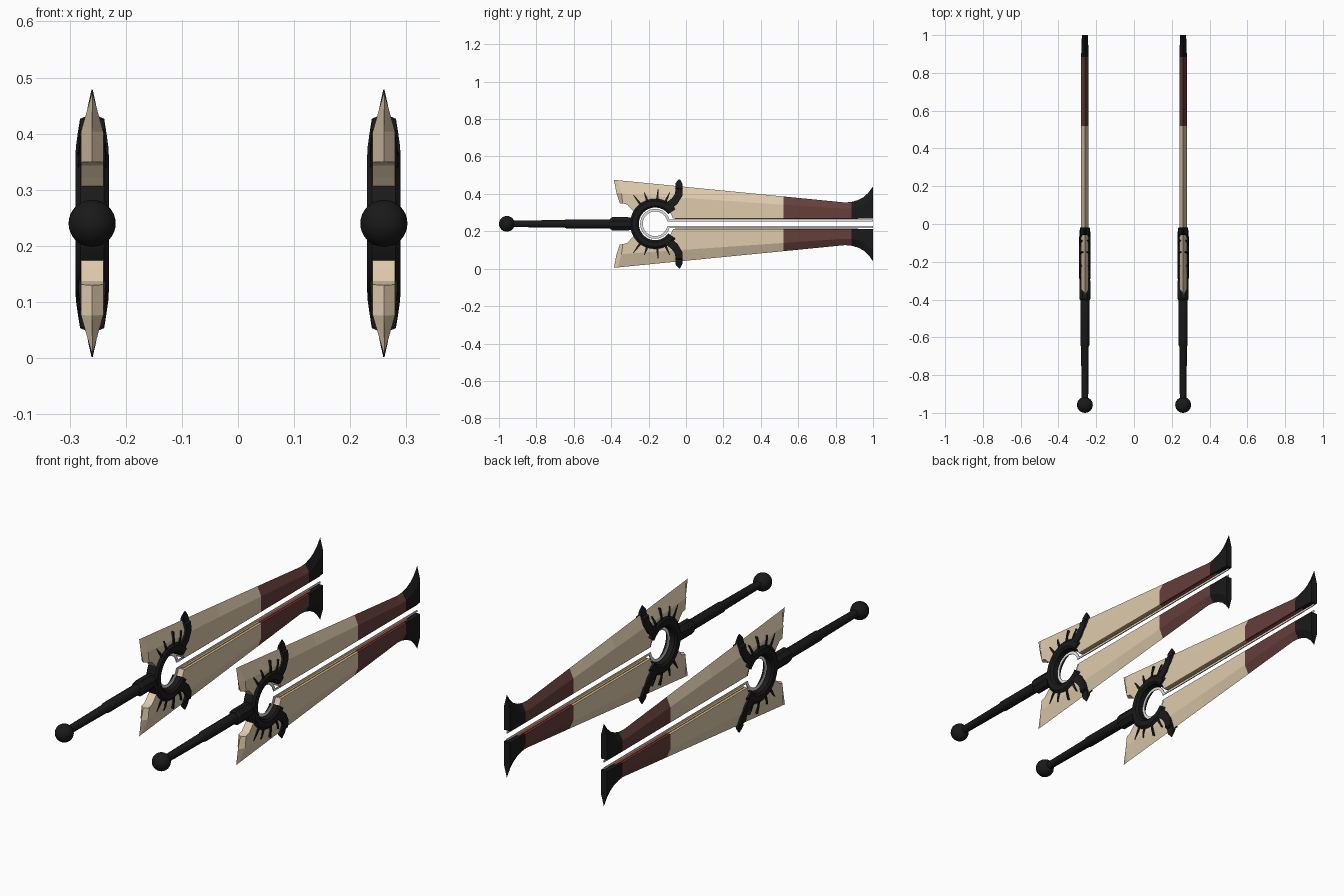
import bpy, bmesh, math

if "Cube" in bpy.data.objects:
    bpy.data.objects.remove(bpy.data.objects["Cube"])

RING_Y, MID_Z = -0.165, 0.24


def mat(name, rgb):
    m = bpy.data.materials.new(name)
    m.diffuse_color = (*rgb, 1)
    m.use_nodes = True
    m.node_tree.nodes["Principled BSDF"].inputs["Base Color"].default_value = m.diffuse_color
    return m


BONE = mat("bone", (0.74, 0.60, 0.42))
MAROON = mat("maroon", (0.130, 0.049, 0.044))
BLACK = mat("black", (0.010, 0.010, 0.010))
GOLD = mat("gold", (0.75, 0.42, 0.10))
RED = mat("ember_red", (0.55, 0.08, 0.03))
WHITE = mat("pale_lining", (0.95, 0.94, 0.92))


def loft(bm, sections):
    """Skin a row of equal-length vertex loops, capping the ends."""
    rows = [[bm.verts.new(p) for p in s] for s in sections]
    n = len(rows[0])
    for a, b in zip(rows, rows[1:]):
        for k in range(n):
            bm.faces.new((a[k], a[(k + 1) % n], b[(k + 1) % n], b[k]))
    bm.faces.new(rows[0])
    bm.faces.new(rows[-1])


def finish(bm, name, mats, rule=None, smooth=None):
    """Make one object per sword from the mesh, which is built on x = 0."""
    bmesh.ops.remove_doubles(bm, verts=bm.verts, dist=1e-5)
    bmesh.ops.recalc_face_normals(bm, faces=bm.faces)
    if rule:
        for f in bm.faces:
            f.material_index = rule(f.calc_center_median())
    me = bpy.data.meshes.new(name)
    bm.to_mesh(me)
    bm.free()
    for m in mats:
        me.materials.append(m)
    for side, x in (("left", -0.26), ("right", 0.26)):
        ob = bpy.data.objects.new(f"{side}_{name}", me)
        ob.location = (x, 0, MID_Z)
        bpy.context.collection.objects.link(ob)
        if smooth and side == "left":
            bpy.ops.object.select_all(action='DESELECT')
            ob.select_set(True)
            bpy.context.view_layer.objects.active = ob
            bpy.ops.object.shade_smooth_by_angle(angle=math.radians(smooth))


def arc(bm, profile, a0, a1, steps):
    """Sweep an (r, x) profile around the ring centre."""
    secs = []
    for i in range(steps + 1):
        a = math.radians(a0 + (a1 - a0) * i / steps)
        secs.append([(x, RING_Y + r * math.cos(a), r * math.sin(a)) for r, x in profile])
    loft(bm, secs)


def lathe(bm, profile, n, sx=1.0):
    """Turn a (y, r) profile around the long axis."""
    loft(bm, [[(sx * r * math.cos(math.tau * (k + .5) / n), y,
                r * math.sin(math.tau * (k + .5) / n)) for k in range(n)]
              for y, r in profile])


def bar(bm, path, s):
    """Box-section bar along (y, z, half width, half thickness) points."""
    secs = []
    for i, (y, z, w, t) in enumerate(path):
        a, b = path[max(i - 1, 0)], path[min(i + 1, len(path) - 1)]
        dy, dz = b[0] - a[0], b[1] - a[1]
        d = math.hypot(dy, dz)
        ny, nz = -dz / d * w, dy / d * w
        secs.append([(t, y + ny, s * (z + nz)), (t, y - ny, s * (z - nz)),
                     (-t, y - ny, s * (z - nz)), (-t, y + ny, s * (z + nz))])
    loft(bm, secs)


def box(bm, y0, y1, z0, z1, t):
    loft(bm, [[(t, y, z0), (t, y, z1), (-t, y, z1), (-t, y, z0)] for y in (y0, y1)])


# Blade halves: straight taper, then a flared tip
FLARE = [(0.85, .114), (.885, .117), (.92, .127), (.95, .143), (.975, .166), (1.0, .200)]


def outer(y):
    if y <= 0.85:
        return .235 + (y + .385) / 1.235 * (.114 - .235)
    for (a, p), (b, q) in zip(FLARE, FLARE[1:]):
        if y <= b:
            return p + (q - p) * (y - a) / (b - a)
    return FLARE[-1][1]


def inner(y):
    d = .01 - (y - RING_Y) ** 2
    return max(.028, math.sqrt(d) if d > 0 else 0)


def section(yo, ym, yi, zi, w, s):
    zo = outer(yo)
    zm = max(zo * .7, zi + .005)
    return [(0, yo, s * zo), (w, ym, s * zm), (w, yi, s * zi),
            (-w, yi, s * zi), (-w, ym, s * zm)]


for s, half in ((1, "upper"), (-1, "lower")):
    bm = bmesh.new()
    secs = [section(-.385, -.372, -.354, .11, 0, s),
            section(-.365, -.345, -.338, .109, .02, s),
            section(-.33, -.32, -.315, .103, .02, s)]
    secs += [section(y, y, y, z, .02, s) for y, z in ((-.295, .082), (-.28, .065), (-.262, .05))]
    for y in (-.24, -.21, -.18, -.15, -.12, -.095, -.08, -.069, .2, .52,
              .85, .885, .92, .95, .975, 1.0):
        w = .02 if y < .9 else .02 - .035 * (y - .885)
        secs.append(section(y, y, y, inner(y), w, s))
    loft(bm, secs)
    finish(bm, half + "_blade", [BONE, MAROON, BLACK],
           lambda c: 2 if c.y > .886 else 1 if c.y > .52 else 0)

    # Narrow glowing line along the slot face, gold turning red
    bm = bmesh.new()
    box(bm, -.06, .52, s * .0245, s * .0285, .009)
    box(bm, .52, .92, s * .0245, s * .0285, .009)
    finish(bm, half + "_slot_strip", [GOLD, RED], lambda c: int(c.y > .521))

    # Pale lining inside the slot
    bm = bmesh.new()
    box(bm, -.1, 1.0, s * .013, s * .022, .002)
    finish(bm, half + "_slot_lining", [WHITE])

    # Angular claw gripping the blade, thin where it passes the edge
    bm = bmesh.new()
    bar(bm, [(-.105, .085, .022, .03), (-.06, .122, .021, .029), (-.039, .155, .02, .0255),
             (-.038, .186, .019, .0215), (-.038, .191, .019, .011), (-.038, .215, .019, .006),
             (-.035, .238, .003, .001)], s)
    finish(bm, half + "_claw", [BLACK])

    # Small spikes radiating from the ring
    bm = bmesh.new()
    for deg, tip in ((127, .193), (109, .177), (85, .187), (65, .185)):
        a = math.radians(deg)
        bar(bm, [(RING_Y + r * math.cos(a), r * math.sin(a), w, t)
                 for r, w, t in ((.12, .007, .025), (.155, .005, .024), (tip, .002, .021))], s)
    finish(bm, half + "_ring_spikes", [BLACK])

# Open guard ring
bm = bmesh.new()
arc(bm, [(.087, .022), (.097, .03), (.123, .03), (.134, .021),
         (.134, -.021), (.123, -.03), (.097, -.03), (.087, -.022)], 36, 324, 40)
finish(bm, "guard_ring", [BLACK], smooth=25)

# Pale inner ring
bm = bmesh.new()
arc(bm, [(.066, .002), (.08, .002), (.08, -.002), (.066, -.002)], 14, 346, 40)
finish(bm, "ring_lining", [WHITE], smooth=25)

# Collar, grip and pommel
bm = bmesh.new()
lathe(bm, [(-.405, .03), (-.395, .038), (-.31, .038), (-.275, .032)], 8, .85)
finish(bm, "collar", [BLACK])

bm = bmesh.new()
lathe(bm, [(-.94, .018), (-.65, .021), (-.64, .025), (-.39, .025)], 12)
finish(bm, "grip", [BLACK], smooth=35)

bm = bmesh.new()
bmesh.ops.create_uvsphere(bm, u_segments=24, v_segments=16, radius=.042)
bmesh.ops.translate(bm, verts=bm.verts, vec=(0, -.958, 0))
finish(bm, "pommel", [BLACK], smooth=40)
